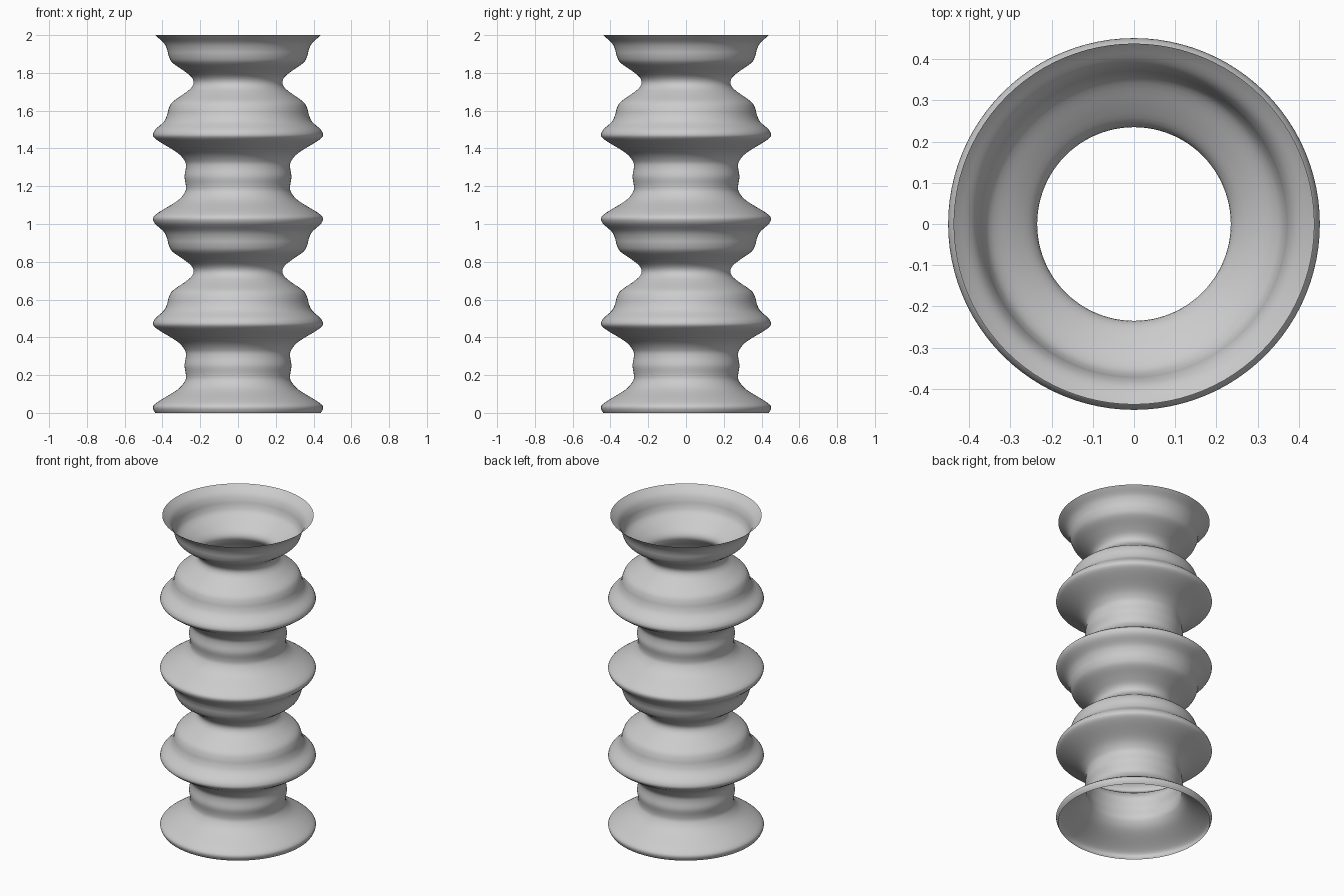
import bpy, bmesh, math

if "Cube" in bpy.data.objects:
    bpy.data.objects.remove(bpy.data.objects["Cube"])

# Quarter-wave outline (z, radius) from the waist at z=0.25 to the neck at z=0.75;
# the whole vase is this outline mirrored and repeated.
KEYS = [(.25, .283), (.30, .276), (.33, .28), (.375, .318), (.44, .422), (.463, .449),
        (.48, .449), (.50, .438), (.54, .394), (.575, .376), (.61, .367), (.645, .348),
        (.69, .285), (.72, .248), (.75, .235)]
SEGMENTS = 96
ROWS = 200


def radius(z):
    """Smooth outline radius at height z (cubic Hermite through the keys)."""
    t = (z - .25) % 1.0
    t = .25 + (1 - t if t > .5 else t)
    # mirrored end keys give flat slopes at both ends
    k = [(.5 - KEYS[1][0], KEYS[1][1])] + KEYS + [(1.5 - KEYS[-2][0], KEYS[-2][1])]
    for i in range(1, len(k) - 2):
        (za, ra), (zb, rb) = k[i], k[i + 1]
        if t <= zb + 1e-6:
            h = zb - za
            ma = (rb - k[i - 1][1]) / (zb - k[i - 1][0]) * h
            mb = (k[i + 2][1] - ra) / (k[i + 2][0] - za) * h
            s = (t - za) / h
            return ((2*s**3 - 3*s*s + 1) * ra + (s**3 - 2*s*s + s) * ma
                    + (3*s*s - 2*s**3) * rb + (s**3 - s*s) * mb)
    return KEYS[-1][1]


# Open, thin-walled revolved body
bm = bmesh.new()
rings = []
for j in range(ROWS + 1):
    z = 2 * j / ROWS
    r = radius(z)
    rings.append([bm.verts.new((r * math.cos(a), r * math.sin(a), z))
                  for a in (2 * math.pi * i / SEGMENTS for i in range(SEGMENTS))])
for lo, hi in zip(rings, rings[1:]):
    for i in range(SEGMENTS):
        n = (i + 1) % SEGMENTS
        bm.faces.new((lo[i], lo[n], hi[n], hi[i])).smooth = True
mesh = bpy.data.meshes.new("rippled_vase")
bm.to_mesh(mesh)
bm.free()
vase = bpy.data.objects.new("rippled_vase", mesh)
bpy.context.collection.objects.link(vase)
